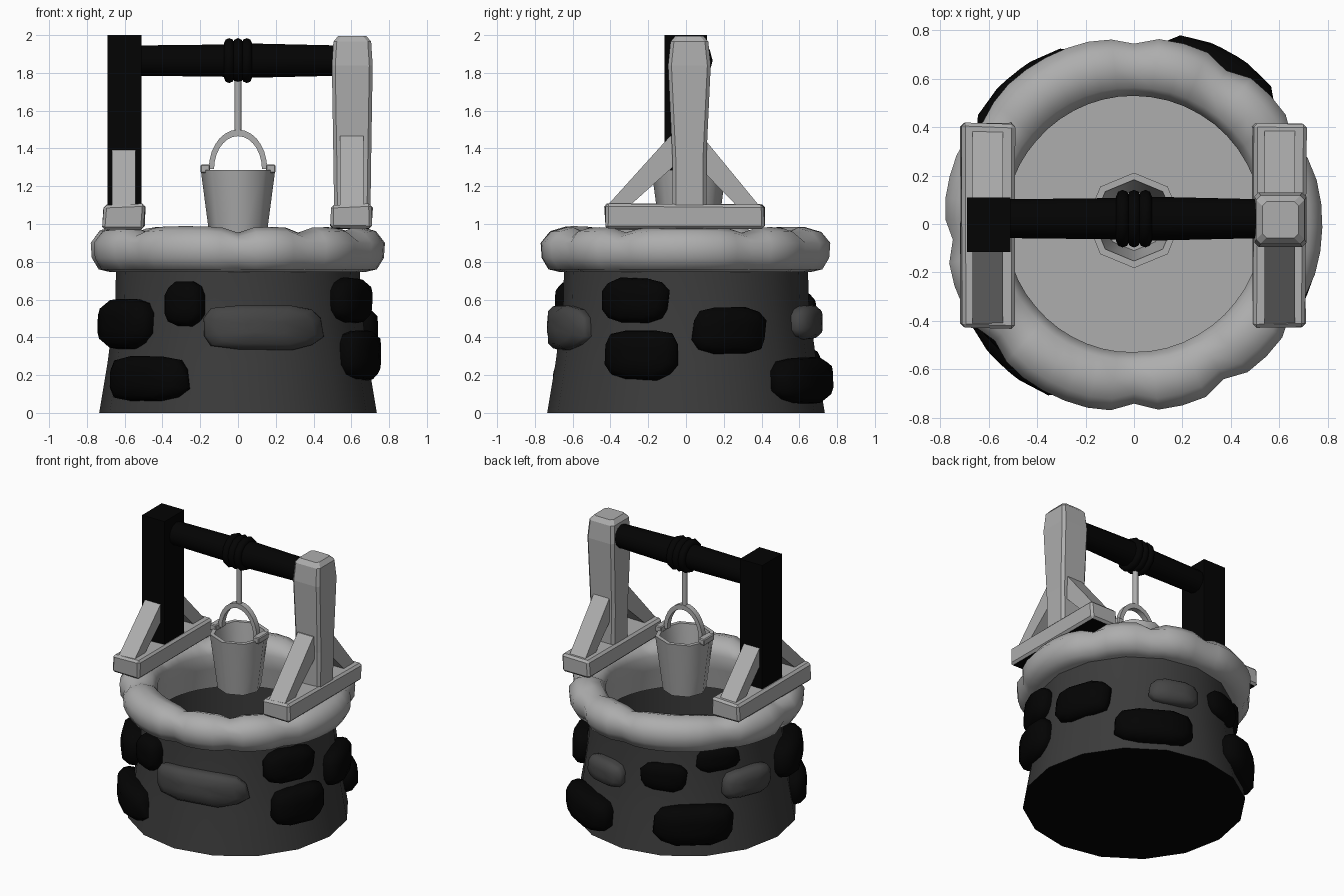
import bpy, bmesh, math, random
from mathutils import Vector

random.seed(4)
cube = bpy.data.objects.get("Cube")
if cube:
    bpy.data.objects.remove(cube, do_unlink=True)


def material(name, v):
    m = bpy.data.materials.new(name)
    m.use_nodes = True
    m.diffuse_color = (v, v, v, 1)
    m.node_tree.nodes["Principled BSDF"].inputs["Base Color"].default_value = (v, v, v, 1)
    return m


LIGHT = material("light grey", 0.42)
DARK = material("dark grey", 0.044)
STONE = material("mid grey", 0.06)
BLACK = material("black", 0.001)


def finish(bm, name, mat, angle=40, fix=True, under=None):
    """Turn a bmesh into an object; under is the material of its underside."""
    if fix:
        bmesh.ops.recalc_face_normals(bm, faces=bm.faces)
    if under:
        bm.normal_update()
        for f in bm.faces:
            f.material_index = int(f.normal.z < -0.9)
    me = bpy.data.meshes.new(name)
    bm.to_mesh(me)
    bm.free()
    me.materials.append(mat)
    if under:
        me.materials.append(under)
    ob = bpy.data.objects.new(name, me)
    bpy.context.scene.collection.objects.link(ob)
    bpy.ops.object.select_all(action="DESELECT")
    bpy.context.view_layer.objects.active = ob
    ob.select_set(True)
    if angle:
        bpy.ops.object.shade_smooth_by_angle(angle=math.radians(angle))


def loft(rings, close=False, caps=(False, False)):
    """Skin a list of closed point rings."""
    bm = bmesh.new()
    vs = [[bm.verts.new(p) for p in r] for r in rings]
    n = len(vs[0])
    pairs = list(zip(vs, vs[1:])) + ([(vs[-1], vs[0])] if close else [])
    for a, b in pairs:
        for i in range(n):
            j = (i + 1) % n
            bm.faces.new((a[i], a[j], b[j], b[i]))
    for cap, ring in zip(caps, (vs[0], vs[-1])):
        if cap:
            bm.faces.new(ring)
    return bm


def circle(r, z, n, y=0):
    return [(r * math.cos(math.tau * i / n), y + r * math.sin(math.tau * i / n), z) for i in range(n)]


def polar(phi, r, z):
    """Point at angle phi from the front, turning towards +x."""
    return (r * math.sin(phi), -r * math.cos(phi), z)


def box(name, lo, hi, mat, bevel=0.015, jitter=0.0, under=None):
    bm = bmesh.new()
    bmesh.ops.create_cube(bm, size=1)
    lo, hi = Vector(lo), Vector(hi)
    for v in bm.verts:
        v.co = Vector([c * s + m for c, s, m in zip(v.co, hi - lo, (lo + hi) / 2)])
        v.co += Vector([random.uniform(-jitter, jitter) for _ in range(3)])
    if bevel:
        bmesh.ops.bevel(bm, geom=bm.edges[:], offset=bevel, segments=1, affect="EDGES")
    finish(bm, name, mat, 0, under=under)


# Well wall: tapered shell, open at the top, with a black underside
wall = [(0.735, 0), (0.69, 0.27), (0.65, 0.58), (0.645, 0.8), (0.6, 0.8), (0.6, 0.03)]
finish(loft([circle(r, z, 16) for r, z in wall], caps=(True, False)), "well_wall", DARK, 50, under=BLACK)
# Floor inside the well
bm = bmesh.new()
bmesh.ops.create_circle(bm, cap_ends=True, radius=0.6, segments=16)
bmesh.ops.translate(bm, verts=bm.verts, vec=(0, 0, 0.03))
finish(bm, "well_floor", LIGHT, 0, fix=False)

# Rim: swollen stones pinched together at the joints
section = [(0.575, 0.63), (0.55, 0.78), (0.53, 0.89), (0.565, 0.955), (0.65, 0.985),
           (0.73, 0.962), (0.778, 0.9), (0.772, 0.82), (0.735, 0.76), (0.67, 0.745), (0.59, 0.745)]
joints = [0, 30, 60, 118, 149, 180, 236, 275, 310, 360]
rings = []
for a, b in zip(joints, joints[1:]):
    lift = random.uniform(-0.006, 0.01)
    steps = max(4, round((b - a) / 7))
    for k in range(steps):
        t = k / steps
        pinch = 0.03 * abs(2 * t - 1) ** 4
        phi = math.radians(a + (b - a) * t)
        ring = []
        for r, z in section:
            f = 1 if r > 0.6 else 0.2
            g = 1 if z > 0.94 else 0
            ring.append(polar(phi, r - pinch * f * (r - 0.5) * 4 + lift * f, z - (pinch - lift / 2) * g))
        rings.append(ring)
finish(loft(rings, close=True), "stone_rim", LIGHT, 60)


# Stones set into the wall, open at the hidden back
def stone(name, deg, z, w, h, mat, bulge):
    n = 12
    base = 0.725 - 0.13 * z
    shape = [random.uniform(0.95, 1.05) for _ in range(n)]
    rings = []
    for s, out in ((0.97, -0.02), (1, 0.02), (0.95, 0.6 * bulge), (0.74, bulge), (0.3, bulge * 1.1)):
        ring = []
        for i in range(n):
            t = math.tau * (i + 0.5) / n
            c, d = math.cos(t), math.sin(t)
            u = math.copysign(abs(c) ** 0.65, c) * w / 2 * s * shape[i]
            v = math.copysign(abs(d) ** 0.65, d) * h / 2 * s * shape[i]
            ring.append(polar(math.radians(deg) + u / 0.7, base + out, z + v))
        rings.append(ring)
    finish(loft(rings, caps=(False, True)), name, mat, 60)


black_stones = [(-62, 0.475, 0.5, 0.27, 0.1), (-25, 0.575, 0.23, 0.24, 0.08), (66, 0.595, 0.4, 0.24, 0.08),
                (70, 0.31, 0.42, 0.27, 0.08), (-43, 0.18, 0.54, 0.25, 0.09), (110, 0.44, 0.43, 0.25, 0.08),
                (151, 0.17, 0.52, 0.25, 0.1), (202, 0.54, 0.33, 0.2, 0.05), (234, 0.655, 0.33, 0.17, 0.045),
                (219, 0.22, 0.55, 0.28, 0.09)]
for i, (deg, z, w, h, bulge) in enumerate(black_stones):
    stone(f"black_stone_{i + 1}", deg, z, w, h, BLACK, bulge)
for i, s in enumerate([(12, 0.455, 0.71, 0.24), (163, 0.48, 0.36, 0.18), (252, 0.46, 0.4, 0.2)]):
    stone(f"grey_stone_{i + 1}", *s, STONE, 0.065)

# Base beams and tapered slanted braces on both sides
for side, x, top in (("right", -0.605, 1.42), ("left", 0.602, 1.465)):
    box(f"{side}_base_beam", (x - 0.11, -0.43, 0.975), (x + 0.11, 0.415, 1.105), LIGHT, 0.015, 0.006, BLACK)
    for end, s, foot in (("front", -1, 0.415), ("back", 1, 0.385)):
        side_shape = [(foot, 1.1), (foot - 0.12, 1.1), (0.06, 1.31), (0.06, top), (0.085, top)]
        rings = [[(x + dx, s * y, z) for y, z in side_shape] for dx in (-0.063, 0.063)]
        finish(loft(rings, caps=(True, True)), f"{side}_{end}_brace", LIGHT, 0)

# Posts: one plain, one hand-hewn with a swollen head
box("right_post", (-0.69, -0.115, 0.98), (-0.51, 0.11, 2.0), BLACK, 0)
hewn = [(0.98, 0.095, 0.09), (1.35, 0.1, 0.09), (1.84, 0.108, 0.113), (1.965, 0.1, 0.1), (1.995, 0.075, 0.075)]
rings = []
for z, a, b in hewn:
    cx, cy, k = 0.605, 0.018, 0.018
    rings.append([(cx + sx * (a - p), cy + sy * (b - q), z) for sx, sy, p, q in (
        (1, 1, 0, k), (1, 1, k, 0), (-1, 1, k, 0), (-1, 1, 0, k),
        (-1, -1, 0, k), (-1, -1, k, 0), (1, -1, k, 0), (1, -1, 0, k))])
finish(loft(rings, caps=(True, True)), "left_post", LIGHT, 0)

# Axle and the rope coils wound on it
AXLE_Y, AXLE_Z = 0.022, 1.865


def around_axle(x, r, n=12):
    return [(x, AXLE_Y + r * math.cos(math.tau * i / n), AXLE_Z + r * math.sin(math.tau * i / n)) for i in range(n)]


finish(loft([around_axle(x, r) for x, r in ((-0.54, 0.08), (-0.1, 0.085), (0.1, 0.09), (0.54, 0.08))],
            caps=(True, True)), "axle", BLACK)
for i in range(3):
    x = (i - 1) * 0.047
    coil = [around_axle(x + 0.027 * math.cos(math.tau * k / 8), 0.092 + 0.027 * math.sin(math.tau * k / 8))
            for k in range(8)]
    finish(loft(coil, close=True), f"rope_coil_{i + 1}", BLACK, 60)

# Hanging rope
finish(loft([circle(0.019, z, 8, 0.015) for z in (1.48, 1.8)], caps=(True, True)), "hanging_rope", LIGHT, 60)

# Bucket with a thick lip and two low ears
bucket = [(0.145, 0.89), (0.197, 1.285), (0.168, 1.285), (0.125, 0.92)]
finish(loft([circle(r, z, 8, 0.015) for r, z in bucket], caps=(True, True)), "bucket", LIGHT, 60)
for side, s in (("right", -1), ("left", 1)):
    box(f"{side}_bucket_ear", (s * 0.173 - 0.025, -0.045, 1.27), (s * 0.173 + 0.025, 0.075, 1.315), LIGHT, 0.006)

# Bucket handle: a flat band bent into an arch
rings = []
for k in range(15):
    t = math.pi * k / 14
    c, s = math.cos(t), math.sin(t)
    rings.append([(r * c, 0.015 + y, 1.29 + h * s)
                  for r, h, y in ((0.155, 0.21, -0.02), (0.155, 0.21, 0.02), (0.127, 0.175, 0.02), (0.127, 0.175, -0.02))])
finish(loft(rings, caps=(True, True)), "bucket_handle", LIGHT, 40)
